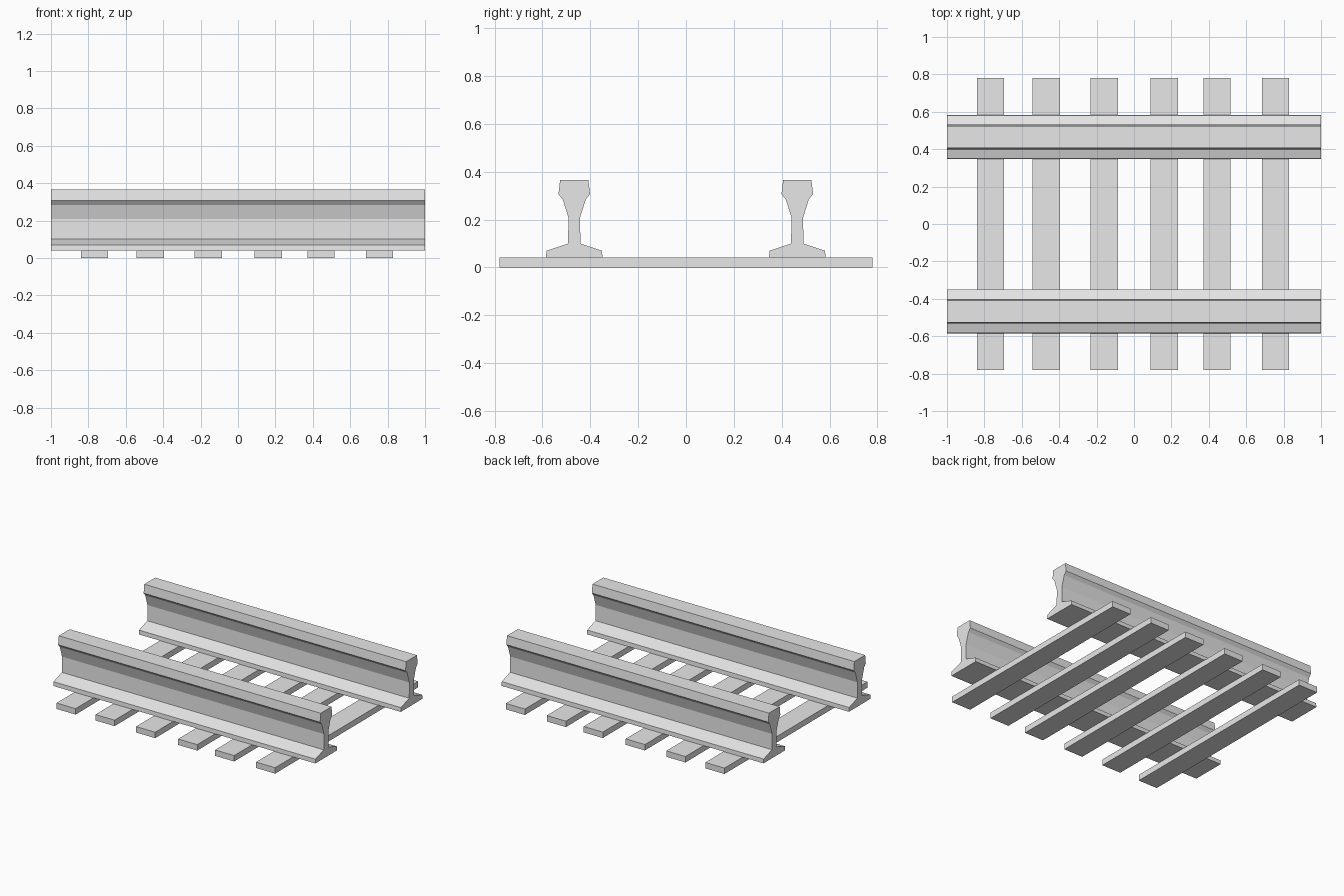
import bpy
import bmesh

cube = bpy.data.objects.get("Cube")
if cube:
    bpy.data.objects.remove(cube, do_unlink=True)

GREY = (0.8, 0.8, 0.8, 1.0)
metal = bpy.data.materials.new("plain_grey")
metal.use_nodes = True
metal.diffuse_color = GREY
shader = next(n for n in metal.node_tree.nodes if n.type == "BSDF_PRINCIPLED")
shader.inputs["Base Color"].default_value = GREY


def extrude_profile(name, profile, x_start, x_end):
    """Sweep a closed (y, z) outline along x into a capped solid."""
    bm = bmesh.new()
    cap = bm.faces.new([bm.verts.new((x_start, y, z)) for y, z in profile])
    swept = bmesh.ops.extrude_face_region(bm, geom=[cap])["geom"]
    verts = [v for v in swept if isinstance(v, bmesh.types.BMVert)]
    bmesh.ops.translate(bm, verts=verts, vec=(x_end - x_start, 0, 0))
    bmesh.ops.recalc_face_normals(bm, faces=bm.faces)
    mesh = bpy.data.meshes.new(name)
    bm.to_mesh(mesh)
    bm.free()
    mesh.materials.append(metal)
    obj = bpy.data.objects.new(name, mesh)
    bpy.context.collection.objects.link(obj)
    return obj


# Rails: half section from foot to head, mirrored about the web
half_section = [
    (0.118, 0.041), (0.116, 0.07), (0.026, 0.10), (0.024, 0.208),
    (0.048, 0.284), (0.066, 0.306), (0.059, 0.365),
]
section = half_section + [(-y, z) for y, z in reversed(half_section)]
for name, centre in (("front_rail", -0.467), ("back_rail", 0.465)):
    extrude_profile(name, [(y + centre, z) for y, z in section], -1, 1)

# Sleepers: flat planks, slightly unevenly spaced
plank = [(-0.78, 0), (0.78, 0), (0.78, 0.041), (-0.78, 0.041)]
HALF_WIDTH = 0.073
for i, x in enumerate((-0.767, -0.469, -0.159, 0.162, 0.444, 0.757), 1):
    extrude_profile(f"sleeper_{i}", plank, x - HALF_WIDTH, x + HALF_WIDTH)
